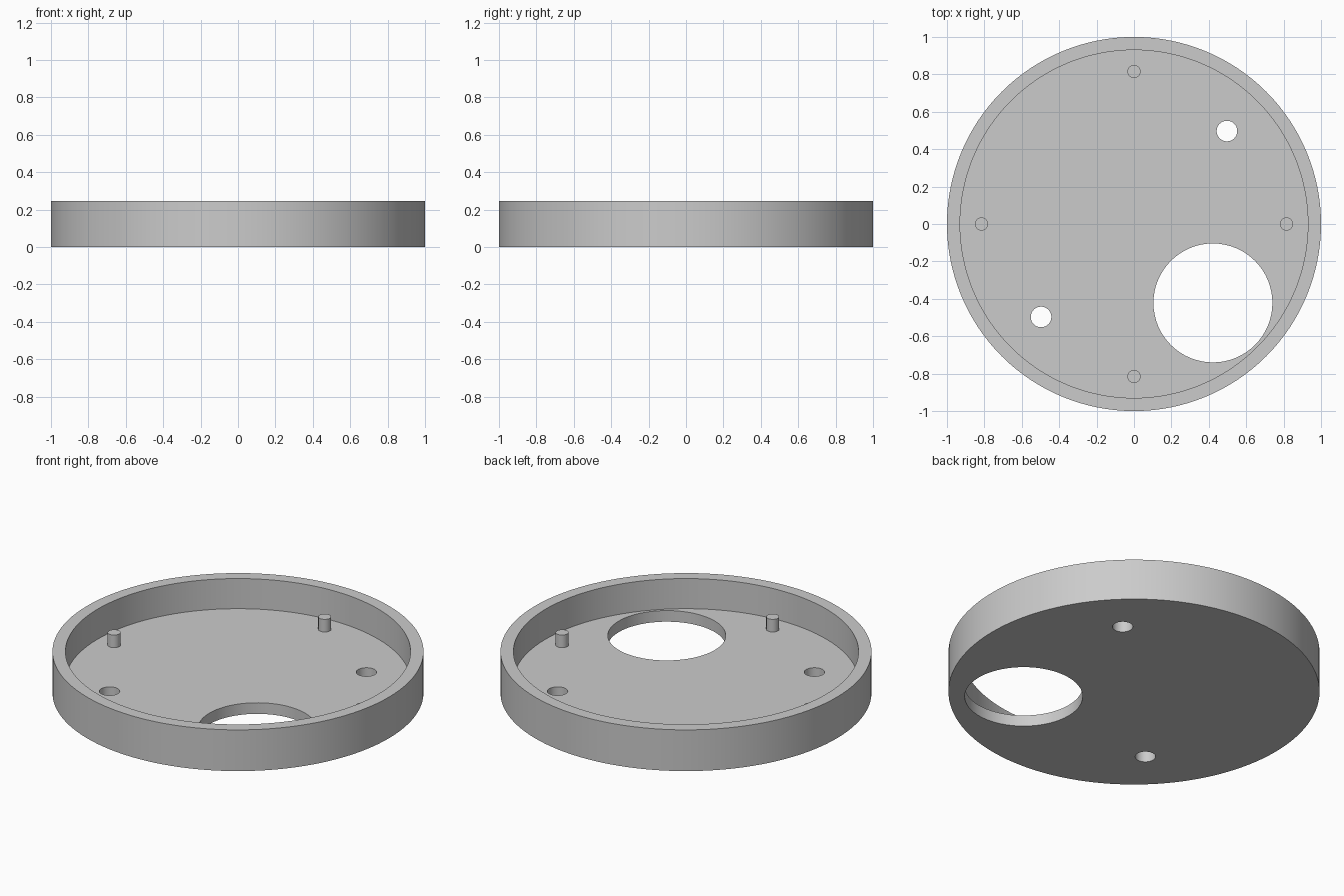
import bpy
from math import radians

cube = bpy.data.objects.get("Cube")
if cube:
    bpy.data.objects.remove(cube, do_unlink=True)

HEIGHT = 0.245
FLOOR = 0.066
RADIUS = 1.0
INNER = 0.93

grey = bpy.data.materials.new("plain grey")
grey.use_nodes = True
colour = (0.6, 0.6, 0.6, 1)
grey.diffuse_color = colour
grey.node_tree.nodes["Principled BSDF"].inputs["Base Color"].default_value = colour


def cylinder(name, x, y, radius, bottom, top, sides):
    bpy.ops.mesh.primitive_cylinder_add(
        vertices=sides, radius=radius, depth=top - bottom,
        location=(x, y, (bottom + top) / 2))
    obj = bpy.context.object
    obj.name = name
    obj.data.materials.append(grey)
    return obj


def cut(target, cutter):
    """Subtract the cutter from the target, then discard it."""
    mod = target.modifiers.new("cut", 'BOOLEAN')
    mod.operation = 'DIFFERENCE'
    mod.solver = 'EXACT'
    mod.object = cutter
    bpy.context.view_layer.objects.active = target
    bpy.ops.object.modifier_apply(modifier=mod.name)
    bpy.data.objects.remove(cutter, do_unlink=True)


def smooth(obj):
    bpy.ops.object.select_all(action='DESELECT')
    obj.select_set(True)
    bpy.context.view_layer.objects.active = obj
    bpy.ops.object.shade_smooth_by_angle(angle=radians(30))


# Round tray with a raised rim
tray = cylinder("round_tray", 0, 0, RADIUS, 0, HEIGHT, 128)
cut(tray, cylinder("recess_cutter", 0, 0, INNER, FLOOR, HEIGHT + 0.1, 128))

# One large opening and two screw holes through the floor
for x, y, r in ((0.422, -0.422, 0.318), (0.497, 0.497, 0.055), (-0.497, -0.497, 0.055)):
    cut(tray, cylinder("hole_cutter", x, y, r, -0.1, FLOOR + 0.05, 64))
smooth(tray)

# Four locating pins standing on the floor
PIN = 0.815
for name, x, y in (("left_pin", PIN, 0), ("right_pin", -PIN, 0),
                   ("back_pin", 0, PIN), ("front_pin", 0, -PIN)):
    smooth(cylinder(name, x, y, 0.035, FLOOR - 0.01, FLOOR + 0.075, 32))
